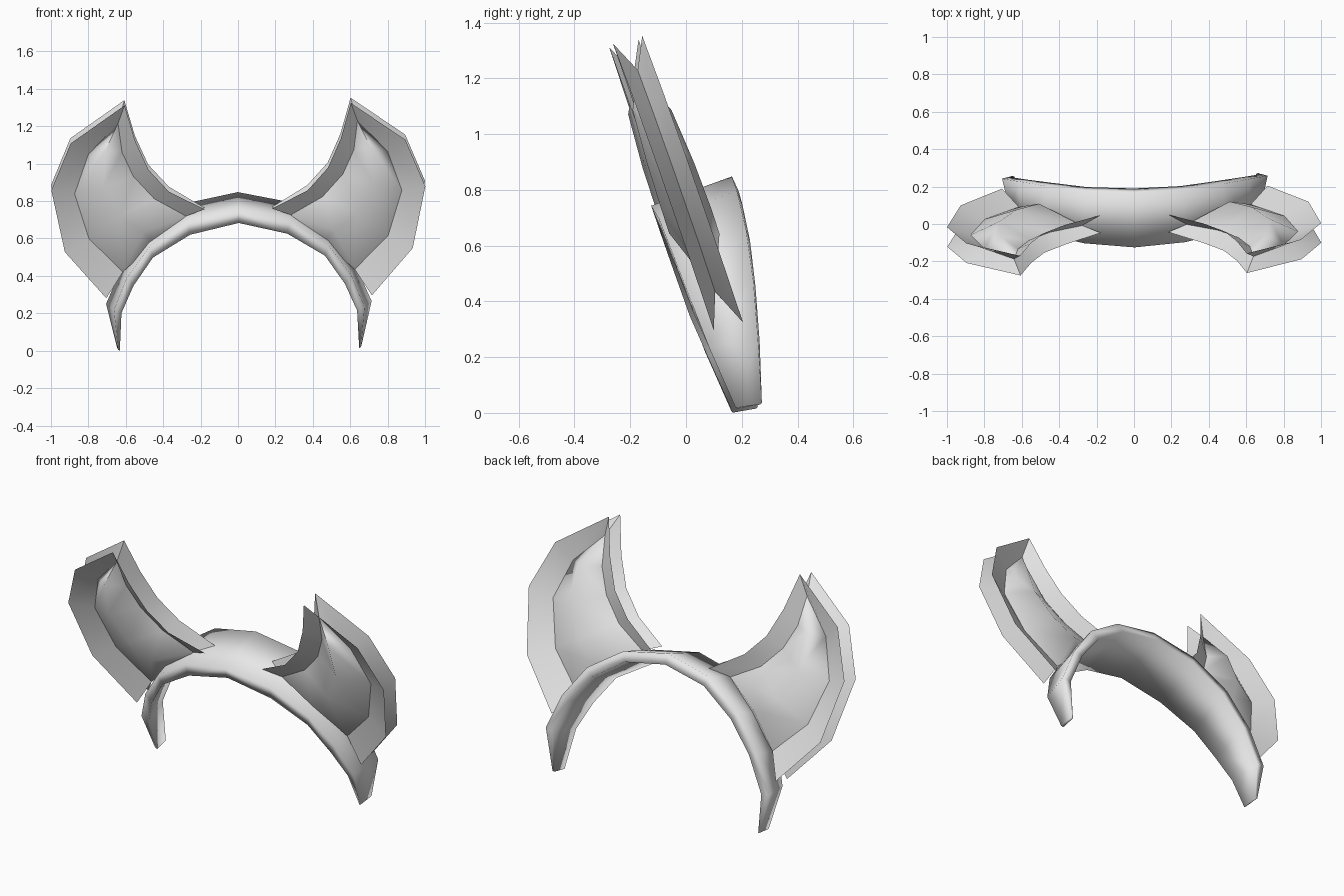
import bpy, math

if "Cube" in bpy.data.objects:
    bpy.data.objects.remove(bpy.data.objects["Cube"])

grey = bpy.data.materials.new("light_grey")
grey.use_nodes = True
grey.diffuse_color = (0.8, 0.8, 0.8, 1)
grey.node_tree.nodes["Principled BSDF"].inputs["Base Color"].default_value = (0.8, 0.8, 0.8, 1)

TILT = 0.011  # the whole piece sits very slightly rolled and turned


def loft(name, rows, closed=False, caps=False, angle=40):
    """Skin matching rows of points and mirror the result across x."""
    n = len(rows[0])
    verts = [p for row in rows for p in row]
    faces = []
    for r in range(len(rows) - 1):
        for i in range(n if closed else n - 1):
            j = (i + 1) % n
            faces.append((r * n + i, r * n + j, (r + 1) * n + j, (r + 1) * n + i))
    if caps:
        faces.append(tuple(range(len(verts) - n, len(verts))))
    mesh = bpy.data.meshes.new(name)
    mesh.from_pydata(verts, [], faces)
    mesh.materials.append(grey)
    obj = bpy.data.objects.new(name, mesh)
    bpy.context.collection.objects.link(obj)
    bpy.ops.object.select_all(action='DESELECT')
    obj.select_set(True)
    bpy.context.view_layer.objects.active = obj
    bpy.ops.object.mode_set(mode='EDIT')
    bpy.ops.mesh.select_all(action='SELECT')
    bpy.ops.mesh.remove_doubles(threshold=0.0001)
    bpy.ops.mesh.normals_make_consistent(inside=False)
    bpy.ops.object.mode_set(mode='OBJECT')
    bpy.ops.object.shade_smooth_by_angle(angle=math.radians(angle))
    mirror = obj.modifiers.new("mirror", 'MIRROR')
    mirror.use_clip = True
    obj.rotation_euler = (0, -TILT, TILT)
    obj.location = (0.01, 0, 0.008)


# Headband: edge curves running from the crown to the end
front_top = [(0, -.125, .735), (.27, -.10, .685), (.48, -.05, .55),
             (.60, .01, .39), (.67, .075, .22), (.65, .17, .005)]
front_under = [(0, -.10, .675), (.26, -.08, .615), (.46, -.035, .495),
               (.565, .02, .345), (.63, .085, .2), (.64, .175, 0)]
back_under = [(0, .19, .785), (.25, .20, .735), (.44, .225, .605),
              (.57, .243, .44), (.66, .257, .24), (.645, .26, .015)]
back_top = [(0, .165, .84), (.27, .18, .785), (.48, .21, .645),
            (.62, .235, .455), (.71, .25, .25), (.655, .265, .02)]
loft("headband", list(zip(front_top, front_under, back_under, back_top)),
     closed=True, caps=True, angle=120)

# Ear outlines in front view, from the outer foot over the tip to the inner foot
rim = [(.71, .28), (.93, .53), (1.0, .86), (.895, 1.11), (.605, 1.31),
       (.55, 1.12), (.48, .965), (.37, .845), (.18, .75)]
groove = [(.62, .42), (.80, .60), (.875, .84), (.80, 1.05), (.64, 1.215),
          (.62, 1.06), (.56, .93), (.45, .81), (.28, .715)]
# Crest of the padded ear centre, from the foot to the tip
crest = [(.45, .57), (.51, .63), (.63, .72), (.72, .88), (.71, 1.07), (.64, 1.215)]
swell = [0, .09, .09, .085, .07, 0]


def lean(outline, offset, lift=0):
    """Place an outline on the ear plane, whose top leans forward."""
    return [(x, offset - .35 * z, z + lift) for x, z in outline]


front_rim = lean(rim, .19)
back_rim = lean(rim, .295, .028)
valley = lean(groove, .245)
front_rim[-1] = (.18, -.045, .75)
back_rim[-1] = (.175, .05, .755)

# Flanges spread from the groove to the front and back rims
loft("ear_front_flange", [front_rim, valley])
loft("ear_back_flange", [valley, back_rim])

# Pad fills the ear inside the groove and swells to both sides
outer = valley[:1] + valley[:5]
inner = valley[-1:] + valley[:3:-1]
ridge = lean(crest, .245)
front_ridge = [(x, y - s, z) for (x, y, z), s in zip(ridge, swell)]
back_ridge = [(x, y + s, z) for (x, y, z), s in zip(ridge, swell)]
loft("ear_pad", list(zip(outer, front_ridge, inner, back_ridge)),
     closed=True, angle=75)
